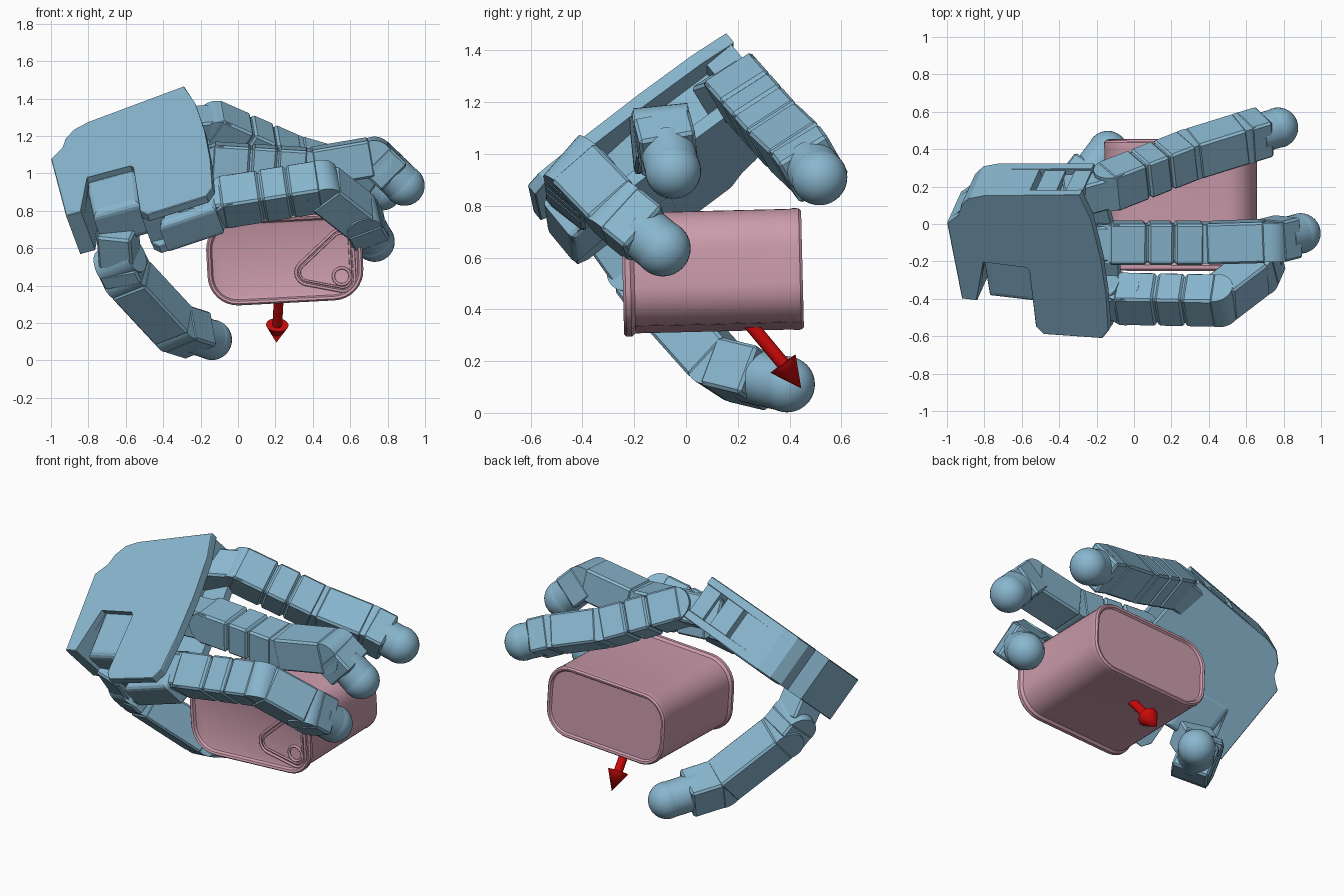
import bpy, bmesh, math
from mathutils import Vector, Matrix

cube = bpy.data.objects.get("Cube")
if cube:
    bpy.data.objects.remove(cube, do_unlink=True)


def material(name, rgb):
    m = bpy.data.materials.new(name)
    m.use_nodes = True
    m.diffuse_color = (*rgb, 1)
    m.node_tree.nodes["Principled BSDF"].inputs["Base Color"].default_value = (*rgb, 1)
    return m


BLUE = material("steel blue", (0.25, 0.47, 0.62))
PINK = material("dusty pink", (0.6, 0.33, 0.41))
RED = material("red", (0.6, 0.003, 0.003))


def finish(bm, name, mat, smooth=False):
    bmesh.ops.recalc_face_normals(bm, faces=bm.faces)
    me = bpy.data.meshes.new(name)
    bm.to_mesh(me)
    bm.free()
    me.materials.append(mat)
    ob = bpy.data.objects.new(name, me)
    bpy.context.collection.objects.link(ob)
    if smooth:
        bpy.ops.object.select_all(action='DESELECT')
        ob.select_set(True)
        bpy.context.view_layer.objects.active = ob
        bpy.ops.object.shade_smooth_by_angle(angle=math.radians(35))
    return ob


def frame(a, b, w):
    """Centre frame of a segment: local x = width, y = thickness, z = length."""
    z = (b - a).normalized()
    x = (w - z * w.dot(z)).normalized()
    y = z.cross(x)
    m = Matrix((x, y, z)).transposed().to_4x4()
    m.translation = (a + b) / 2
    return m


def box(name, a, b, w, width, thick, bevel=0.012):
    bm = bmesh.new()
    bmesh.ops.create_cube(bm, size=1)
    bmesh.ops.scale(bm, vec=(width, thick, (b - a).length), verts=bm.verts)
    bmesh.ops.bevel(bm, geom=bm.edges[:], offset=bevel, segments=1, affect='EDGES')
    bmesh.ops.transform(bm, matrix=frame(a, b, w), verts=bm.verts)
    return finish(bm, name, BLUE)


def cone(name, a, b, r1, r2, mat):
    bm = bmesh.new()
    bmesh.ops.create_cone(bm, cap_ends=True, segments=32, radius1=r1, radius2=r2,
                          depth=(b - a).length)
    side = Vector((1, 0, 0)) if abs((b - a).normalized().x) < 0.8 else Vector((0, 1, 0))
    bmesh.ops.transform(bm, matrix=frame(a, b, side), verts=bm.verts)
    return finish(bm, name, mat, True)


# ---- palm: slanted slab, outline given in plan and dropped onto the back plane
BACK = Vector((-0.276, -0.610, 0.739)).normalized()


def on_back(x, y, depth=0.0):
    return Vector((x, y, (1.073 - BACK.x * x - BACK.y * y) / BACK.z)) - BACK * depth


def slab(name, outline, d0, d1, bevel=0.004, segs=1):
    bm = bmesh.new()
    top = [bm.verts.new(on_back(x, y, d0)) for x, y in outline]
    low = [bm.verts.new(on_back(x, y, d1)) for x, y in outline]
    caps = [bm.faces.new(top), bm.faces.new(low[::-1])]
    n = len(top)
    for i in range(n):
        j = (i + 1) % n
        bm.faces.new((top[j], top[i], low[i], low[j]))
    rim = list(caps[0].edges) + list(caps[1].edges)
    bmesh.ops.bevel(bm, geom=rim, offset=bevel, segments=segs, profile=0.5, affect='EDGES')
    return finish(bm, name, BLUE)


wrist = [(-0.72, 0.152), (-0.8, 0.152), (-0.88, 0.14), (-0.925, 0.1), (-0.935, 0.045),
         (-1, 0.005), (-0.92, -0.40), (-0.84, -0.41), (-0.81, -0.2), (-0.575, -0.23),
         (-0.555, -0.25)]
knuckle_edge = [(-0.525, -0.55), (-0.485, -0.59), (-0.17, -0.612), (-0.135, -0.57),
                (-0.15, -0.38), (-0.18, -0.18), (-0.23, 0.02), (-0.29, 0.155)]
slab("palm_back_plate", wrist + knuckle_edge, 0, 0.05)
slab("palm_core", wrist + [(-0.53, -0.54), (-0.42, -0.56), (-0.34, -0.2), (-0.4, 0.1),
                           (-0.55, 0.1), (-0.57, 0.15)], 0.04, 0.25)
slab("palm_inner_plate", wrist + knuckle_edge, 0.23, 0.28)
slab("thumb_motor", [(-0.83, -0.18), (-0.56, -0.21), (-0.535, -0.45), (-0.79, -0.42)],
     0.04, 0.28, 0.04, 4)
for i, (x0, x1) in enumerate([(-0.54, -0.43), (-0.38, -0.29)]):
    slab(f"palm_side_block_{i + 1}", [(x0, 0.145), (x0, 0.05), (x1, 0.05), (x1, 0.145)],
         0.04, 0.28)
slab("palm_front_block", [(-0.45, -0.6), (-0.42, -0.4), (-0.13, -0.42), (-0.15, -0.615)],
     0.09, 0.29, 0.03, 3)


# ---- digits
def link(name, a, b, w, parts, width=0.22, thick=0.2):
    """One link: shell boxes over fractions of its length and a narrower core."""
    for k, (f0, f1) in enumerate(parts):
        box(f"{name}_shell_{k + 1}", a.lerp(b, f0), a.lerp(b, f1), w, width, thick)
    box(f"{name}_core", a, b, w, width * 0.9, thick * 0.88)


SPLIT, WHOLE = [(-0.08, 0.34), (0.36, 0.64), (0.655, 0.98)], [(0.06, 0.96)]


def digit(name, pts, w, root, first_link):
    w = Vector(w).normalized()
    pts = [Vector(p) for p in pts]
    box(f"{name}_root", root, pts[0], w, 0.19, 0.18)
    chain = list(zip(pts, pts[1:]))
    for i, (a, b) in enumerate(chain[:-1]):
        link(f"{name}_link_{i + 1}", a, b, w, WHOLE if i else first_link)
    # hinge barrels across the finger
    for i, p in enumerate(pts[:-1]):
        cone(f"{name}_hinge_{i + 1}", p - w * 0.105, p + w * 0.105, 0.097, 0.097, BLUE)
    # distal block and round fingertip
    a, tip = chain[-1]
    box(f"{name}_distal", a, a.lerp(tip, 0.62), w, 0.22, 0.2)
    cone(f"{name}_tip_sleeve", a.lerp(tip, 0.4), tip, 0.106, 0.106, BLUE)
    bm = bmesh.new()
    bmesh.ops.create_uvsphere(bm, u_segments=32, v_segments=20, radius=0.108)
    bmesh.ops.translate(bm, vec=tip, verts=bm.verts)
    finish(bm, f"{name}_tip", BLUE, True)


digit("front_finger", [(-0.05, -0.4, 0.85), (0.45, -0.41, 0.93), (0.66, -0.25, 0.765),
      (0.73, -0.09, 0.635)], (-0.18, 0.65, 0.74), on_back(-0.36, -0.48, 0.15), SPLIT)
digit("middle_finger", [(-0.1, -0.1, 1.06), (0.38, -0.1, 1.03), (0.73, -0.09, 1.09),
      (0.89, -0.05, 0.935)], (0, 1, 0.1), on_back(-0.36, -0.19, 0.14), SPLIT)
digit("back_finger", [(-0.11, 0.21, 1.25), (0.3, 0.37, 1.07), (0.59, 0.46, 0.985),
      (0.77, 0.515, 0.91)], (-0.1, 0.82, 0.53), on_back(-0.4, 0.05, 0.15), SPLIT)
digit("thumb", [(-0.63, -0.17, 0.53), (-0.59, -0.11, 0.45), (-0.33, 0.14, 0.17),
      (-0.14, 0.39, 0.11)], (0.79, -0.51, 0.33), Vector((-0.645, -0.29, 0.7)), WHOLE)

# ---- tin: lofted rounded rectangle running front to back
CENTRE = Vector((0.25, 0, 0.545))
TILT = Matrix.Rotation(math.radians(1.4), 3, 'X') @ Matrix.Rotation(math.radians(-3), 3, 'Y')


def tin_ring(y, grow):
    pts = []
    r = 0.15 + grow
    for q, (sx, sz) in enumerate([(1, 1), (-1, 1), (-1, -1), (1, -1)]):
        for k in range(9):
            a = math.pi / 2 * (q + k / 8)
            p = Vector((sx * 0.255 + r * math.cos(a), y, sz * 0.07 + r * math.sin(a)))
            pts.append(CENTRE + TILT @ p)
    return pts


bm = bmesh.new()
rings = [[bm.verts.new(p) for p in tin_ring(y, g)] for y, g in
         [(-0.22, -0.03), (-0.225, -0.018), (-0.24, -0.01), (-0.245, 0.003), (-0.235, 0.012),
          (-0.215, 0.012), (-0.2, 0), (0.405, 0), (0.42, 0.003), (0.44, 0.001),
          (0.45, -0.008), (0.447, -0.02), (0.435, -0.028)]]
for r0, r1 in zip(rings, rings[1:]):
    for i in range(len(r0)):
        j = (i + 1) % len(r0)
        bm.faces.new((r0[i], r0[j], r1[j], r1[i]))
bm.faces.new(rings[0])
bm.faces.new(rings[-1])
finish(bm, "tin", PINK, True)


# raised wire shapes on the lid
def wire(name, pts, radius):
    cu = bpy.data.curves.new(name, 'CURVE')
    cu.dimensions = '3D'
    cu.bevel_depth = radius
    cu.bevel_resolution = 2
    sp = cu.splines.new('POLY')
    sp.points.add(len(pts) - 1)
    for p, q in zip(sp.points, pts):
        p.co = (*q, 1)
    sp.use_cyclic_u = True
    cu.materials.append(PINK)
    bpy.context.collection.objects.link(bpy.data.objects.new(name, cu))


def arc(cx, cz, r, a0, a1, n):
    angles = [math.radians(a0 + (a1 - a0) * k / n) for k in range(n + 1)]
    return [(cx + r * math.cos(a), -0.222, cz + r * math.sin(a)) for a in angles]


def rounded_triangle(r):
    return (arc(0.375, 0.47, r, 260, 130, 8) + arc(0.55, 0.635, r, 130, -5, 8)
            + arc(0.56, 0.435, r, -5, -100, 8))


wire("tab_outer_ridge", rounded_triangle(0.065), 0.008)
wire("tab_inner_ridge", rounded_triangle(0.045), 0.006)
wire("tab_rivet", arc(0.555, 0.45, 0.045, 0, 345, 23), 0.008)

# ---- arrow leaving the underside of the tin
start, neck, tip = Vector((0.222, 0.2, 0.4)), Vector((0.21, 0.375, 0.19)), Vector((0.205, 0.445, 0.095))
cone("arrow_shaft", start, neck, 0.026, 0.026, RED)
cone("arrow_head", neck, tip, 0.06, 0.0, RED)
